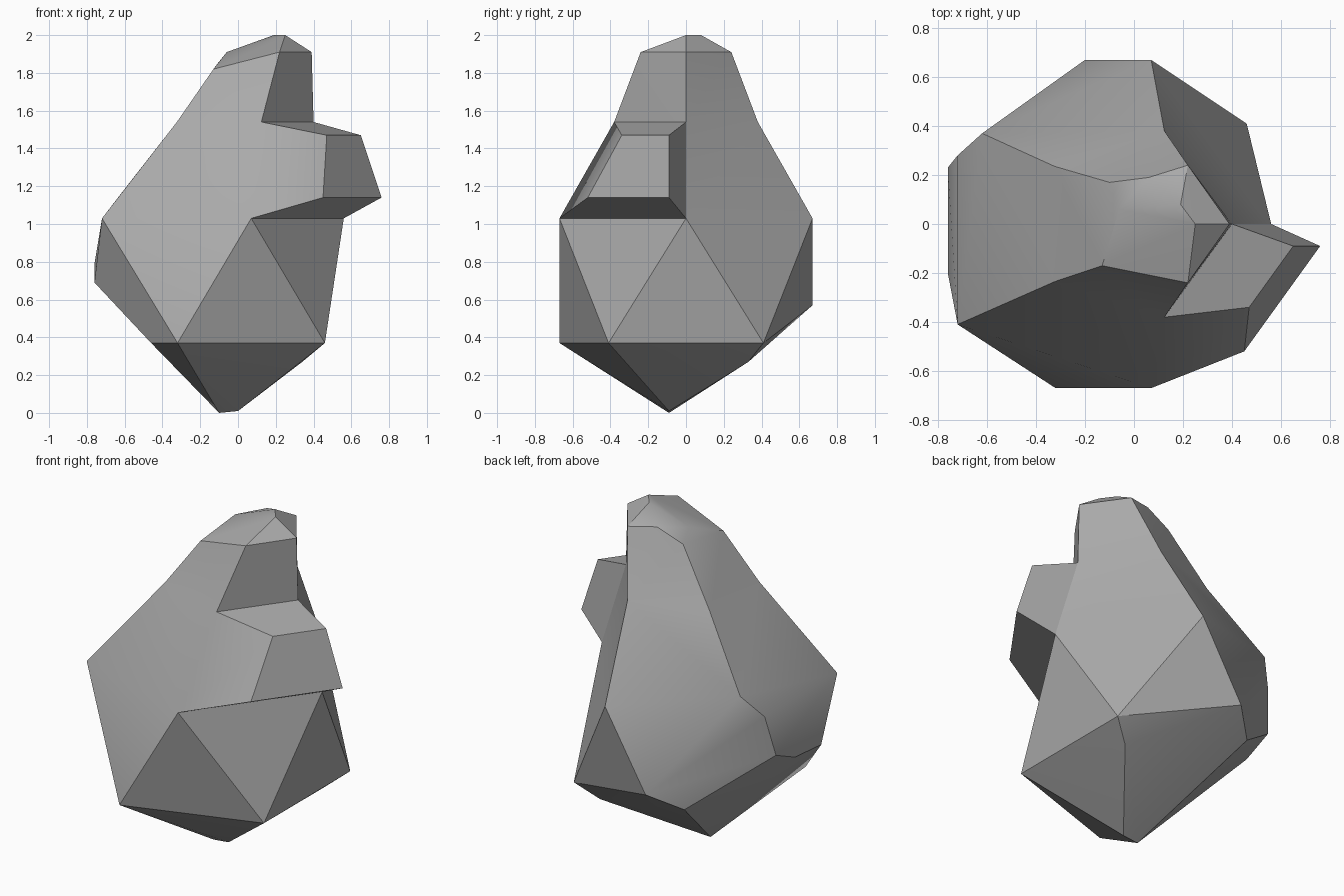
import bpy
import bmesh
from math import cos, sin, radians
from mathutils import Vector

cube = bpy.data.objects.get("Cube")
if cube:
    bpy.data.objects.remove(cube, do_unlink=True)

NECK_HEIGHT = 1.54


def stone_material():
    """Plain grey stone."""
    material = bpy.data.materials.new("grey stone")
    colour = (0.4, 0.4, 0.4, 1)
    material.use_nodes = True
    material.diffuse_color = colour
    for node in material.node_tree.nodes:
        if node.type == 'BSDF_PRINCIPLED':
            node.inputs["Base Color"].default_value = colour
    return material


def add_chunk(bm, corners):
    """Wrap corner points in a convex shell, left open at the neck."""
    chunk = bmesh.new()
    for corner in corners:
        chunk.verts.new(corner)
    bmesh.ops.convex_hull(chunk, input=chunk.verts[:])
    at_neck = [f for f in chunk.faces
               if all(abs(v.co.z - NECK_HEIGHT) < .001 for v in f.verts)]
    bmesh.ops.delete(chunk, geom=at_neck, context='FACES')
    copies = {v: bm.verts.new(v.co) for v in chunk.verts if v.link_faces}
    for face in chunk.faces:
        bm.faces.new([copies[v] for v in face.verts])
    chunk.free()


def nearest(bm, point):
    return min(bm.verts, key=lambda v: (v.co - Vector(point)).length)


def add_outcrop(bm, base, tip):
    """Replace the faces between the base corners with a tapering block."""
    root = [nearest(bm, p) for p in base]
    covered = [f for f in bm.faces if all(v in root for v in f.verts)]
    bmesh.ops.delete(bm, geom=covered, context='FACES')
    cap = [bm.verts.new(p) for p in tip]
    for i in range(len(root)):
        j = (i + 1) % len(root)
        bm.faces.new((root[i], root[j], cap[j], cap[i]))
    bm.faces.new(cap)


# Five-sided neck shared by the two chunks
neck = [(.4 * cos(radians(a)), .4 * sin(radians(a)), NECK_HEIGHT)
        for a in range(0, 360, 72)]

# Peak
peak = [(.39, 0, 1.91), (.22, .24, 1.91), (.22, -.24, 1.91),
        (.25, 0, 2), (.19, .08, 2), (-.06, .06, 1.91), (.06, .19, 1.93),
        (-.1, .17, 1.86), (-.13, -.17, 1.82)]

# Belly and chipped foot
shoulder = [(.56, 0, 1.03), (.07, .67, 1.03), (.07, -.67, 1.03),
            (-.72, -.41, 1.03), (-.72, .28, 1.03), (-.62, .37, 1.16)]
side_chips = [(-.76, -.2, .69), (-.76, .05, .71), (-.76, .23, .79),
              (-.2, .67, .57), (-.36, .53, .47)]
foot = [(.46, .41, .37), (.46, -.41, .37), (-.32, -.67, .37),
        (-.46, -.48, .37), (.34, .33, .27), (0, -.09, .01), (-.1, -.09, 0)]

bm = bmesh.new()
add_chunk(bm, neck + peak)
add_chunk(bm, neck + shoulder + side_chips + foot)
bmesh.ops.remove_doubles(bm, verts=bm.verts[:], dist=.001)

# Jutting block on the front left side
add_outcrop(bm,
            [neck[4], neck[0], shoulder[0], shoulder[2]],
            [(.47, -.34, 1.47), (.65, -.09, 1.47),
             (.76, -.09, 1.14), (.45, -.52, 1.14)])
bmesh.ops.recalc_face_normals(bm, faces=bm.faces[:])

mesh = bpy.data.meshes.new("rock")
bm.to_mesh(mesh)
bm.free()
mesh.materials.append(stone_material())
rock = bpy.data.objects.new("rock", mesh)
bpy.context.collection.objects.link(rock)

# Soft facets, crisp breaks
bpy.ops.object.select_all(action='DESELECT')
rock.select_set(True)
bpy.context.view_layer.objects.active = rock
bpy.ops.object.shade_smooth_by_angle(angle=radians(30))
